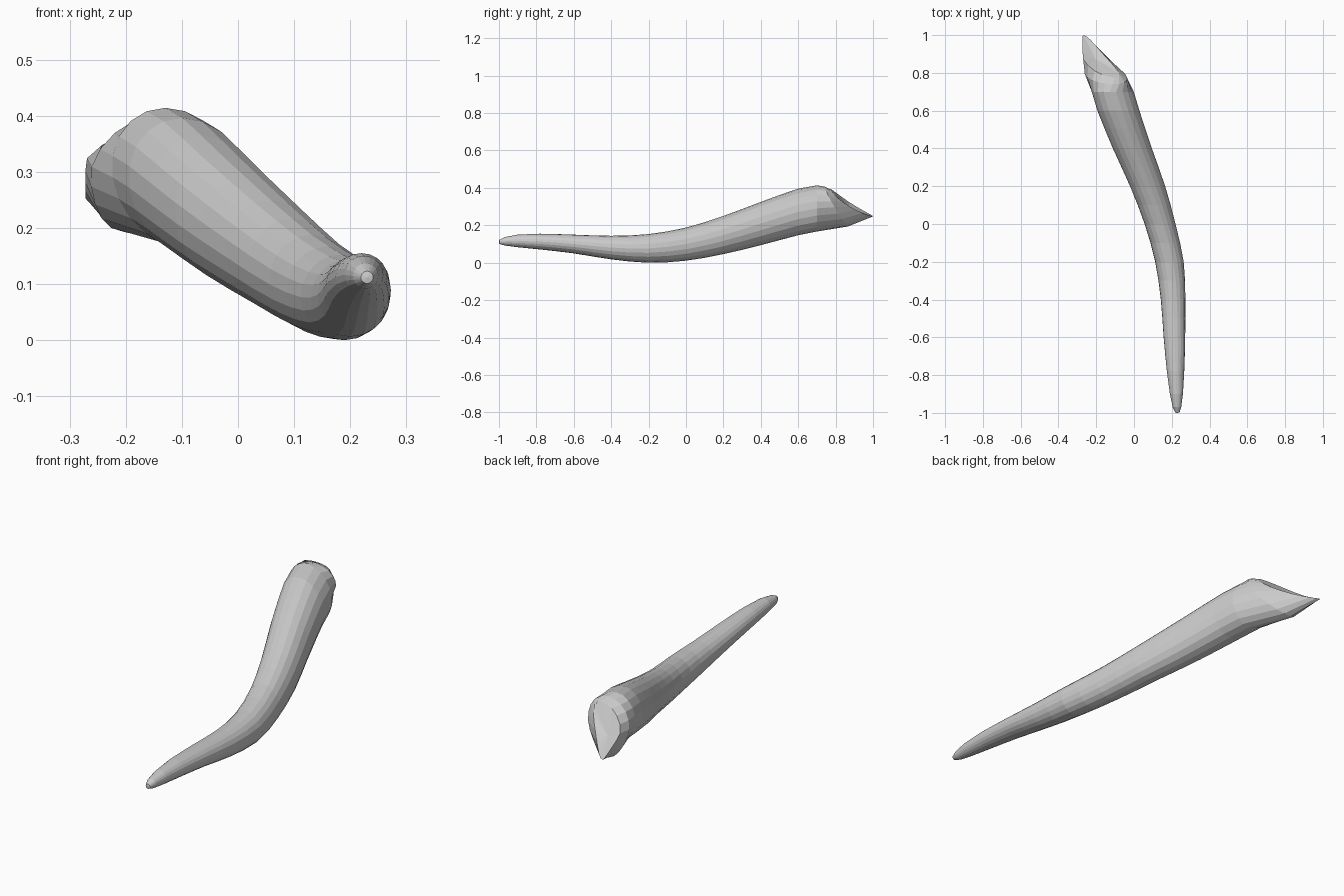
import bpy, bmesh
from math import sin, cos, pi
from mathutils import Vector

if "Cube" in bpy.data.objects:
    bpy.data.objects.remove(bpy.data.objects["Cube"])

SIDES = 20
# y, x left, x right, z bottom, z top along the horn
STATIONS = [
    (-0.998, 0.219, 0.241, 0.101, 0.123),
    (-0.97, 0.205, 0.250, 0.092, 0.137),
    (-0.90, 0.190, 0.259, 0.083, 0.150),
    (-0.78, 0.174, 0.266, 0.071, 0.155),
    (-0.60, 0.157, 0.271, 0.050, 0.150),
    (-0.40, 0.142, 0.272, 0.018, 0.144),
    (-0.20, 0.112, 0.263, 0.000, 0.153),
    (0.00, 0.056, 0.220, 0.011, 0.188),
    (0.20, -0.022, 0.166, 0.046, 0.250),
    (0.40, -0.113, 0.096, 0.094, 0.325),
    (0.60, -0.195, 0.030, 0.147, 0.396),
    (0.70, -0.225, 0.000, 0.167, 0.414),
]


def smooth_path(rows):
    # Catmull-Rom midpoints between the measured sections
    out = []
    for i in range(len(rows) - 1):
        a, b = rows[max(i - 1, 0)], rows[i]
        c, d = rows[i + 1], rows[min(i + 2, len(rows) - 1)]
        out.append(b)
        if 3 <= i < len(rows) - 2:
            out.append([(9 * (q + r) - p - s) / 16 for p, q, r, s in zip(a, b, c, d)])
    return out + [rows[-1]]


def section(y, x0, x1, z0, z1):
    # oval starting at its top, leaning with the sweep of the thick end
    lean = 0.15 * min(1, max(0, (y + 0.3) / 0.5))
    return [Vector(((x0 + x1) / 2 + (x1 - x0) / 2 * sin(t - lean), y,
                    (z0 + z1) / 2 + (z1 - z0) / 2 * cos(t))) for t in angles]


angles = [2 * pi * i / SIDES for i in range(SIDES)]
rings = [section(*s) for s in smooth_path(STATIONS)]

# Slanted cut end, a teardrop pointed at the far lower corner
top, point = Vector((-0.10, 0.775, 0.390)), Vector((-0.268, 1.0, 0.248))
mid, long_axis = (top + point) / 2, (top - point) / 2
side, bow = Vector((0.070, 0, -0.012)), Vector((-0.02, -0.015, -0.006))
rim = [mid + long_axis * cos(t) + side * sin(t) * (0.93 + 0.25 * cos(t)) + bow * sin(t) ** 2
       for t in angles]
for p in rim:
    p.x = max(p.x, -0.272)
mid_cut = mid + bow + Vector((0, 0, -0.02))

# Shoulder between the body and the cut
shoulder = []
for p, q, t in zip(rings[-1], rim, angles):
    low, high = max(0, -cos(t)), max(0, cos(t))
    right, left = max(0, sin(t)), max(0, -sin(t))
    s = p.lerp(q, 0.55)
    s += Vector((0.03 * right - 0.012 * left - 0.015 * low, 0, -0.018 * low + 0.006 * high))
    s.x = max(s.x, -0.270)
    shoulder.append(s)
inner = [mid_cut.lerp(p, 0.5) for p in rim]
rings += [shoulder, rim, inner]

# Skin the rings and close both ends
bm = bmesh.new()
loops = [[bm.verts.new(p) for p in ring] for ring in rings]
for a, b in zip(loops, loops[1:]):
    for i in range(SIDES):
        j = (i + 1) % SIDES
        bm.faces.new((a[i], a[j], b[j], b[i]))
tip = bm.verts.new((0.23, -1.0, 0.112))
dent = bm.verts.new(mid_cut)
for i in range(SIDES):
    j = (i + 1) % SIDES
    bm.faces.new((tip, loops[0][j], loops[0][i]))
    bm.faces.new((dent, loops[-1][i], loops[-1][j]))
bmesh.ops.recalc_face_normals(bm, faces=bm.faces)
mesh = bpy.data.meshes.new("curved_horn")
bm.to_mesh(mesh)
bm.free()
horn = bpy.data.objects.new("curved_horn", mesh)
bpy.context.collection.objects.link(horn)
